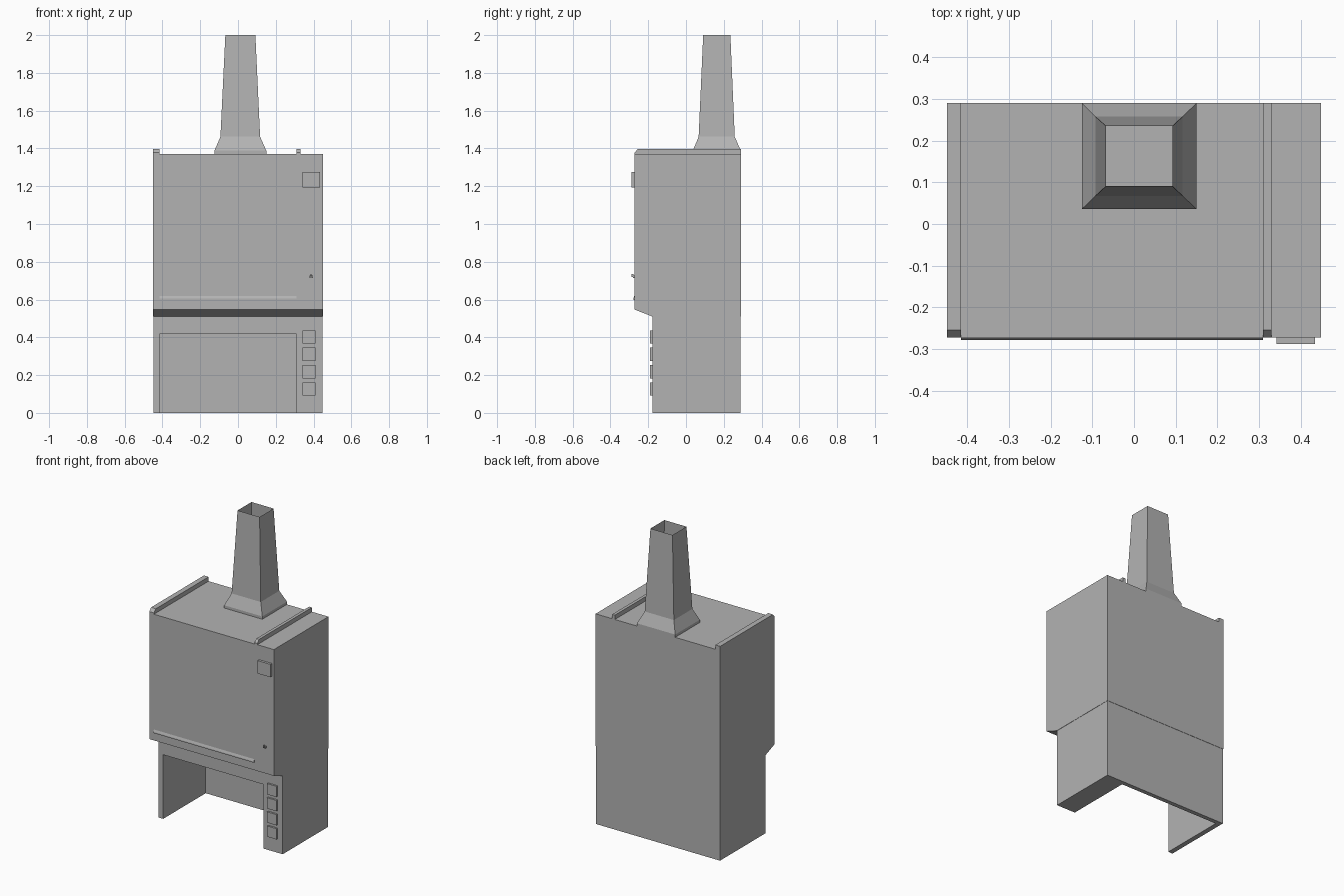
import bpy, bmesh

if "Cube" in bpy.data.objects:
    bpy.data.objects.remove(bpy.data.objects["Cube"])

AXES = {'x': lambda u, v, d: (d, u, v),   # profile in y-z, extruded along x
        'y': lambda u, v, d: (u, d, v)}   # profile in x-z, extruded along y

grey = bpy.data.materials.new("painted_steel")
grey.diffuse_color = (0.45, 0.45, 0.45, 1)
grey.use_nodes = True
grey.node_tree.nodes["Principled BSDF"].inputs["Base Color"].default_value = grey.diffuse_color


def finish(name, bm):
    bmesh.ops.recalc_face_normals(bm, faces=bm.faces)
    mesh = bpy.data.meshes.new(name)
    bm.to_mesh(mesh)
    bm.free()
    mesh.materials.append(grey)
    ob = bpy.data.objects.new(name, mesh)
    bpy.context.collection.objects.link(ob)
    return ob


def loft(name, loops, caps=True):
    bm = bmesh.new()
    rings = [[bm.verts.new(p) for p in loop] for loop in loops]
    n = len(rings[0])
    for a, b in zip(rings, rings[1:]):
        for i in range(n):
            j = (i + 1) % n
            bm.faces.new((a[i], a[j], b[j], b[i]))
    if caps:
        bm.faces.new(rings[0])
        bm.faces.new(rings[-1])
    return finish(name, bm)


def extrude(name, profile, axis, lo, hi):
    return loft(name, [[AXES[axis](u, v, d) for u, v in profile] for d in (lo, hi)])


def rect(x0, x1, y0, y1, z):
    return [(x0, y0, z), (x1, y0, z), (x1, y1, z), (x0, y1, z)]


def box(name, x0, x1, y0, y1, z0, z1):
    return loft(name, [rect(x0, x1, y0, y1, z) for z in (z0, z1)])


# base cabinet with open knee space and a back panel
extrude("base_frame", [(-0.447, 0), (-0.415, 0), (-0.415, 0.418), (0.31, 0.418),
                       (0.31, 0), (0.447, 0), (0.447, 0.51), (-0.447, 0.51)],
        'y', -0.178, 0.26)
box("base_back", -0.447, 0.447, 0.26, 0.288, 0, 0.51)

# upper cabinet, sloped underneath at the front
extrude("hood_cabinet", [(-0.178, 0.51), (0.29, 0.51), (0.29, 1.37),
                         (-0.272, 1.37), (-0.272, 0.547)], 'x', -0.449, 0.449)

# sliding sash and its handle ledge
box("sash", -0.415, 0.31, -0.2735, -0.27, 0.60, 1.37)
extrude("sash_handle", [(-0.272, 0.598), (-0.279, 0.598), (-0.279, 0.606), (-0.272, 0.623)],
        'x', -0.415, 0.31)

# roof rails with chamfered front ends
for side, x0, x1 in (("left", -0.449, -0.415), ("right", 0.31, 0.33)):
    extrude(side + "_rail", [(-0.272, 1.37), (0.29, 1.37), (0.29, 1.398),
                             (-0.254, 1.398), (-0.272, 1.378)], 'x', x0, x1)

# open exhaust duct
loft("exhaust_duct", [rect(-0.125, 0.15, 0.036, 0.29, 1.37),
                      rect(-0.125, 0.15, 0.036, 0.29, 1.388),
                      rect(-0.093, 0.117, 0.067, 0.258, 1.462),
                      rect(-0.067, 0.092, 0.091, 0.235, 2.0)], caps=False)

# sockets, control panel and toggle
for i in range(4):
    z = 0.091 + i * 0.092
    box(f"socket_{i + 1}", 0.342, 0.411, -0.19, -0.178, z, z + 0.07)
box("control_panel", 0.342, 0.435, -0.288, -0.272, 1.192, 1.276)
box("toggle_base", 0.378, 0.396, -0.28, -0.272, 0.714, 0.727)
box("toggle_lever", 0.383, 0.39, -0.288, -0.278, 0.72, 0.734)
